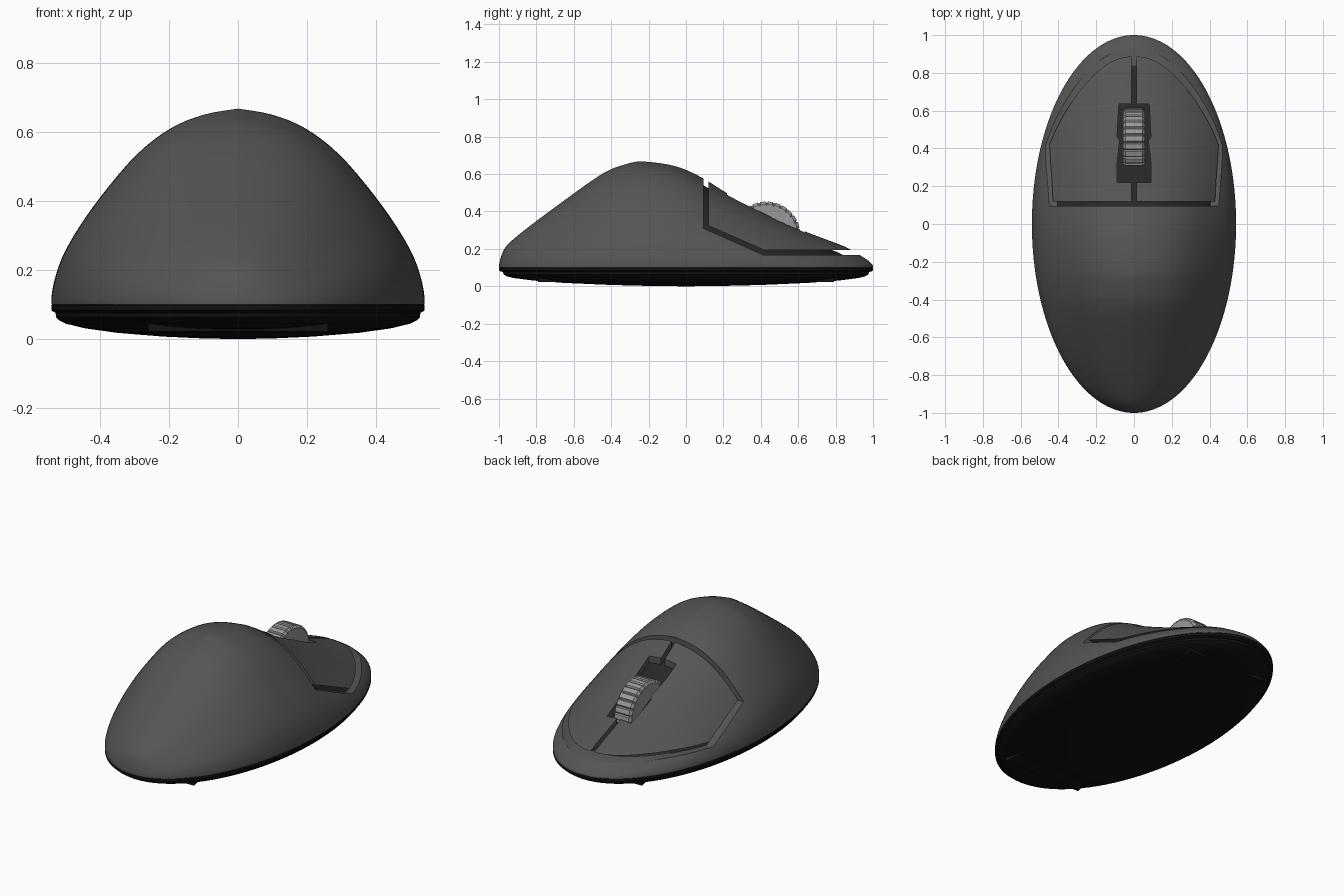
import bpy, math
from mathutils import Vector
from mathutils.geometry import interpolate_bezier

if "Cube" in bpy.data.objects:
    bpy.data.objects.remove(bpy.data.objects["Cube"])


def material(name, v):
    m = bpy.data.materials.new(name)
    m.diffuse_color = (v, v, v, 1)
    m.use_nodes = True
    m.node_tree.nodes["Principled BSDF"].inputs["Base Color"].default_value = m.diffuse_color
    return m


SHELL, DARK, BASE, WHEEL = (material(n, v) for n, v in (
    ("shell_grey", 0.09), ("groove_dark", 0.02), ("base_black", 0.006), ("wheel_grey", 0.32)))


def make(name, verts, faces, mat=None):
    me = bpy.data.meshes.new(name)
    me.from_pydata(verts, [], faces)
    if mat:
        me.materials.append(mat)
    ob = bpy.data.objects.new(name, me)
    bpy.context.collection.objects.link(ob)
    return ob


def activate(ob):
    bpy.ops.object.select_all(action='DESELECT')
    ob.select_set(True)
    bpy.context.view_layer.objects.active = ob


def smooth(ob, angle=35):
    activate(ob)
    bpy.ops.object.shade_smooth_by_angle(angle=math.radians(angle))


def loft(name, rings, mat, caps=(True, True)):
    """Skin closed rings that all have the same number of points."""
    n = len(rings[0])
    verts = [p for r in rings for p in r]
    faces = [(i * n + j, i * n + (j + 1) % n, (i + 1) * n + (j + 1) % n, (i + 1) * n + j)
             for i in range(len(rings) - 1) for j in range(n)]
    if caps[0]:
        faces.append(tuple(reversed(range(n))))
    if caps[1]:
        faces.append(tuple(range(len(verts) - n, len(verts))))
    ob = make(name, verts, faces, mat)
    import bmesh
    bm = bmesh.new()
    bm.from_mesh(ob.data)
    bmesh.ops.recalc_face_normals(bm, faces=bm.faces)
    bm.to_mesh(ob.data)
    bm.free()
    return ob


def spline(pts, n):
    """Catmull-Rom curve through 2D points."""
    p = [Vector((a, b, 0)) for a, b in pts]
    p = [p[0]] + p + [p[-1]]
    out = []
    for a, b, c, d in zip(p, p[1:], p[2:], p[3:]):
        out += interpolate_bezier(b, b + (c - a) / 6, c - (d - b) / 6, c, n + 1)[:-1]
    return [(v.x, v.y) for v in out + [p[-1]]]


# Side ridge line (y, z) and normalised half cross-section (s, height)
RIDGE = spline([(-1, .11), (-.99, .155), (-.96, .215), (-.87, .295), (-.67, .445), (-.45, .6),
                (-.33, .65), (-.23, .667), (-.05, .64), (.1, .573), (.21, .505), (.37, .42),
                (.61, .305), (.85, .212), (.94, .16), (.98, .132), (1, .11)], 10)
HALF = spline([(0, 1), (.185, .97), (.37, .9), (.556, .767), (.74, .564), (.87, .385),
               (.945, .25), (.985, .13), (1, .04), (1, 0)], 4)
SECTION = [(-s, f) for s, f in reversed(HALF[1:])] + HALF


def ridge(y):
    for (a, za), (b, zb) in zip(RIDGE, RIDGE[1:]):
        if y <= b:
            return za + (zb - za) * (y - a) / max(b - a, 1e-6)
    return RIDGE[-1][1]


def hump(name, mat, inset=0.0):
    rings = []
    for i in range(97):
        y = -.9995 * math.cos(math.pi * i / 96)
        w = .54 * math.sqrt(1 - y * y) * (1 - inset * 1.9)
        h = max(ridge(y) - .1 - inset, .004)
        rings.append([(s * w, y * (1 - inset), .1 + h * f) for s, f in SECTION])
    return loft(name, rings, mat)


def prism(name, pts, axis, lo, hi):
    """Extrude a 2D outline along x (outline in yz) or z (outline in xy)."""
    put = (lambda a, b, t: (t, a, b)) if axis == 'x' else (lambda a, b, t: (a, b, t))
    return loft(name, [[put(a, b, t) for a, b in pts] for t in (lo, hi)], None)


# Upper shell, with the button seams and wheel opening cut through it
shell = hump("upper_shell", SHELL)
slot = [(.09, .22), (.09, .32), (.076, .44), (.09, .46), (.08, .635)]
cutters = [
    prism("button_seam_cutter", [(.094, 1), (.094, .31), (.413, .168), (1.2, .168), (1.2, .193),
                                 (.42, .193), (.119, .325), (.119, 1)], 'x', -.7, .7),
    prism("centre_seam_cutter", [(-.012, .105), (.012, .105), (.012, .95), (-.012, .95)],
          'z', .18, 1),
    prism("wheel_slot_cutter", slot + [(-x, y) for x, y in reversed(slot)], 'z', .17, 1.1)]
activate(shell)
for c in cutters:
    mod = shell.modifiers.new(c.name, 'BOOLEAN')
    mod.operation, mod.solver, mod.object = 'DIFFERENCE', 'EXACT', c
    bpy.ops.object.modifier_apply(modifier=mod.name)
for c in cutters:
    bpy.data.objects.remove(c)
smooth(shell)

# Dark core showing at the bottom of the seams
smooth(hump("inner_core", DARK, .035))

# Base: seam band and shallow domed underside
rings = [[(.54 * t * math.cos(a), t * math.sin(a), z)
          for a in (2 * math.pi * k / 96 for k in range(96))]
         for t, z in ((.99, .102), (1, .098), (1, .084), (.993, .08), (.978, .076), (.976, .064),
                      (.96, .054), (.92, .044), (.82, .031), (.65, .018), (.4, .007),
                      (.2, .002), (.03, 0))]
smooth(loft("base", rings, BASE))

# Scroll wheel: ribbed tyre with chamfered rims
TEETH, R, CY, CZ = 28, .183, .43, .27
rings = []
for x, k in ((-.058, .92), (-.046, 1), (.046, 1), (.058, .92)):
    ring = []
    for i in range(TEETH):
        for frac, r in ((0, R - .007), (.15, R), (.8, R), (.95, R - .007)):
            a = 2 * math.pi * (i + frac) / TEETH
            ring.append((x, CY + r * k * math.cos(a), CZ + r * k * math.sin(a)))
    rings.append(ring)
loft("scroll_wheel", rings, WHEEL)

# Low glide pads under the front and back
for name, y in (("front_glide_pad", -.74), ("back_glide_pad", .74)):
    pts = [(-.26, y - .05), (.26, y - .05), (.24, y + .05), (-.24, y + .05)]
    if y > 0:
        pts = [(a, 2 * y - b) for a, b in pts]
    prism(name, pts, 'z', .022, .05).data.materials.append(BASE)
